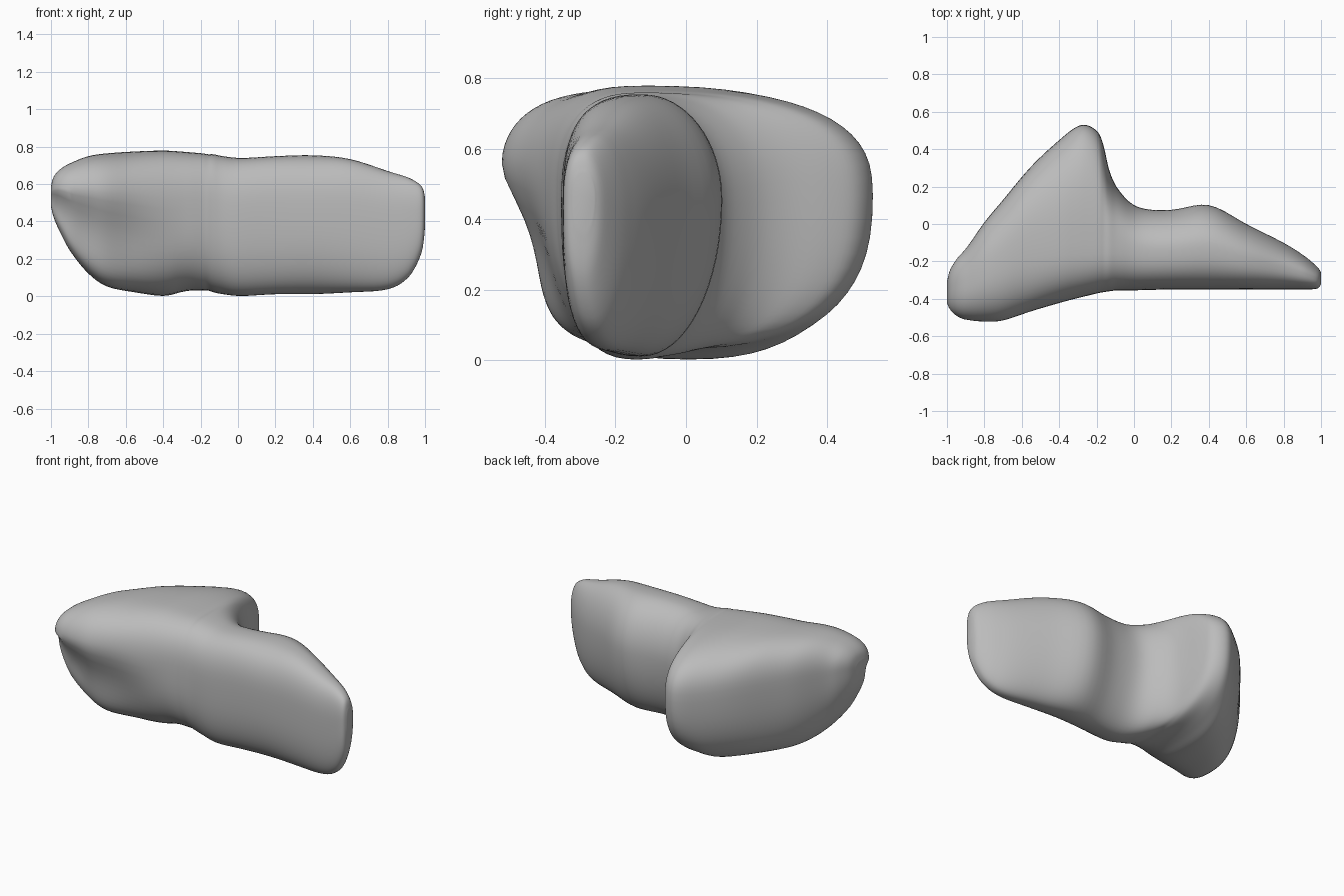
import bpy
import bmesh
import math

SIDES = 64           # points around each cross-section
STEPS = 5            # rings between neighbouring stations
SPINE = -.12         # y of the highest line along the body

# Stations along the body: x, front y, back y, bottom z, top z
STATIONS = [
    (-1, -.42, -.31, .48, .59),
    (-.985, -.455, -.25, .42, .64),
    (-.95, -.49, -.19, .34, .68),
    (-.89, -.515, -.12, .23, .715),
    (-.8, -.525, .01, .12, .75),
    (-.7, -.52, .13, .05, .765),
    (-.55, -.47, .31, .02, .775),
    (-.4, -.425, .45, 0, .78),
    (-.31, -.4, .52, .02, .775),
    (-.25, -.385, .53, .03, .77),
    (-.19, -.37, .49, .03, .765),
    (-.16, -.365, .41, .03, .76),
    (-.13, -.36, .28, .02, .76),
    (-.08, -.355, .18, .01, .75),
    (.02, -.355, .09, 0, .74),
    (.2, -.35, .075, .01, .75),
    (.4, -.35, .105, .01, .755),
    (.6, -.35, 0, .02, .735),
    (.8, -.35, -.1, .035, .67),
    (.91, -.35, -.17, .1, .635),
    (.98, -.345, -.23, .23, .59),
    (1, -.32, -.26, .37, .53),
]


def catmull(a, b, c, d, t):
    """Smooth value between b and c."""
    return b + t * ((c - a) + t * ((2 * a - 5 * b + 4 * c - d)
                    + t * (3 * (b - c) + d - a))) / 2


def smooth_stations(rows):
    """Insert interpolated stations between the given ones."""
    last = len(rows) - 1
    result = []
    for i in range(last):
        near = [rows[max(i - 1, 0)], rows[i], rows[i + 1], rows[min(i + 2, last)]]
        for step in range(STEPS):
            result.append([catmull(*column, step / STEPS) for column in zip(*near)])
    result.append(rows[last])
    return result


def signed_power(value, power):
    return math.copysign(abs(value) ** power, value)


def blend(x, start, end):
    """Ease from one to zero as x goes from start to end."""
    t = min(max((x - start) / (end - start), 0), 1)
    return 1 - t * t * (3 - 2 * t)


def add_ring(bm, station):
    """Cross-section with its own spine, keel and widest level."""
    x, front, back, bottom, top = station
    middle = (front + back) / 2
    spine = min(middle, SPINE)
    keel = min(middle, SPINE + .15 * blend(x, -.5, .1))
    level = bottom + (top - bottom) * (.6 + .06 * blend(x, -.8, -.3))
    hollow = .08 * blend(x, -.7, -.2) * min((back - front) / .5, 1)
    # Squarer back on the wide lobe, rounder on the arm
    back_power = 2 + .6 * blend(x, -.2, .1)
    front_power = 2.7 - .4 * blend(x, -.9, -.5)
    ring = []
    for k in range(SIDES):
        angle = math.tau * k / SIDES
        power = 2 / (back_power if math.cos(angle) > 0 else front_power)
        across = signed_power(math.cos(angle), power)
        up = signed_power(math.sin(angle), power)
        centre = spine if up > 0 else keel
        y = centre + across * ((back - centre) if across > 0 else (centre - front))
        # Undercut below the front edge
        y += hollow * 4 * max(-up, 0) * (1 + up) * max(-across, 0)
        z = level + up * ((top - level) if up > 0 else (level - bottom))
        ring.append(bm.verts.new((x, y, z)))
    return ring


# Plain grey stone
grey = bpy.data.materials.new("stone_grey")
grey.use_nodes = True
colour = (.5, .5, .5, 1)
grey.diffuse_color = colour
shader = next(n for n in grey.node_tree.nodes if n.type == 'BSDF_PRINCIPLED')
shader.inputs["Base Color"].default_value = colour

# Remove the default cube
cube = bpy.data.objects.get("Cube")
if cube:
    bpy.data.objects.remove(cube, do_unlink=True)

# Body: rings joined into a skin, closed at both ends
bm = bmesh.new()
rings = [add_ring(bm, station) for station in smooth_stations(STATIONS)]
for left, right in zip(rings, rings[1:]):
    for k in range(SIDES):
        n = (k + 1) % SIDES
        bm.faces.new((left[k], left[n], right[n], right[k]))
bm.faces.new(rings[0])
bm.faces.new(rings[-1])

# Soften the skin a little away from the ends
for _ in range(3):
    bmesh.ops.smooth_vert(bm, verts=[v for v in bm.verts if -.9 < v.co.x < .9],
                          factor=.5, use_axis_x=True, use_axis_y=True, use_axis_z=True)
bmesh.ops.recalc_face_normals(bm, faces=bm.faces)
for face in bm.faces:
    face.smooth = True

mesh = bpy.data.meshes.new("stone_body")
bm.to_mesh(mesh)
bm.free()
mesh.materials.append(grey)
body = bpy.data.objects.new("stone_body", mesh)
bpy.context.collection.objects.link(body)
